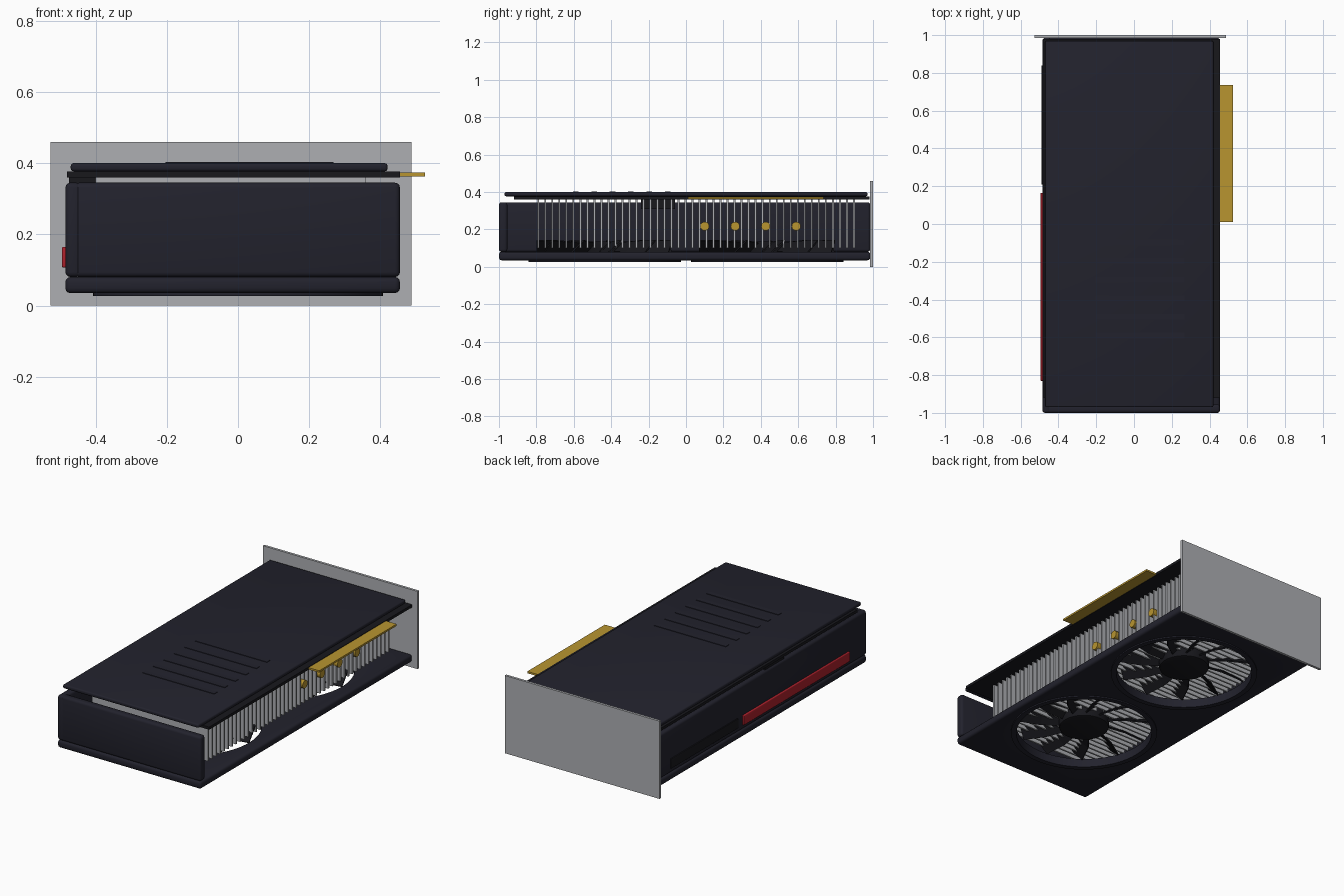
import bpy, bmesh, math
from mathutils import Vector, Matrix

if "Cube" in bpy.data.objects:
    bpy.data.objects.remove(bpy.data.objects["Cube"])


def material(name, r, g, b):
    m = bpy.data.materials.new(name)
    m.use_nodes = True
    m.diffuse_color = (r, g, b, 1)
    m.node_tree.nodes["Principled BSDF"].inputs["Base Color"].default_value = (r, g, b, 1)
    return m


SHROUD = material("dark slate", 0.016, 0.016, 0.026)
BLACK = material("black plastic", 0.009, 0.009, 0.012)
METAL = material("grey metal", 0.42, 0.43, 0.45)
GOLD = material("gold", 0.48, 0.30, 0.03)
RED = material("red", 0.42, 0.015, 0.025)


def finish(name, bm, mat, smooth=False):
    bmesh.ops.recalc_face_normals(bm, faces=bm.faces)
    me = bpy.data.meshes.new(name)
    bm.to_mesh(me)
    bm.free()
    ob = bpy.data.objects.new(name, me)
    bpy.context.collection.objects.link(ob)
    me.materials.append(mat)
    if smooth:
        select(ob)
        bpy.ops.object.shade_smooth_by_angle(angle=math.radians(35))
    return ob


def select(ob):
    bpy.ops.object.select_all(action='DESELECT')
    ob.select_set(True)
    bpy.context.view_layer.objects.active = ob


def add_box(bm, x, y, z):
    size = (x[1] - x[0], y[1] - y[0], z[1] - z[0])
    mid = ((x[0] + x[1]) / 2, (y[0] + y[1]) / 2, (z[0] + z[1]) / 2)
    bmesh.ops.create_cube(bm, size=1, matrix=Matrix.Translation(mid) @ Matrix.Diagonal((*size, 1)))


def box(name, x, y, z, mat, bevel=0):
    bm = bmesh.new()
    add_box(bm, x, y, z)
    if bevel:
        bmesh.ops.bevel(bm, geom=bm.edges[:], offset=bevel, segments=3, profile=0.5, affect='EDGES')
    return finish(name, bm, mat, bevel > 0)


def add_cylinder(bm, radius, depth, matrix, sides=48):
    bmesh.ops.create_cone(bm, cap_ends=True, segments=sides, radius1=radius, radius2=radius,
                          depth=depth, matrix=matrix)


FAN_Y = (-0.435, 0.435)

# Shroud: fan plate, closed end and closed left side
plate = box("fan_plate", (-0.485, 0.455), (-1, 0.985), (0.035, 0.08), SHROUD, 0.014)
box("end_wall", (-0.46, 0.455), (-1, -0.955), (0.08, 0.345), SHROUD, 0.014)
box("left_wall", (-0.485, -0.44), (-1, 0.985), (0.08, 0.345), SHROUD, 0.014)

# Fan openings cut through the plate
for y in FAN_Y:
    bm = bmesh.new()
    add_cylinder(bm, 0.385, 0.3, Matrix.Translation((0, y, 0.05)), 64)
    cutter = finish("fan_cutter", bm, SHROUD)
    cutter.hide_render = True
    select(plate)
    cut = plate.modifiers.new("opening", 'BOOLEAN')
    cut.operation = 'DIFFERENCE'
    cut.solver = 'EXACT'
    cut.object = cutter
    bpy.ops.object.modifier_apply(modifier=cut.name)
    bpy.data.objects.remove(cutter)


def ring(name, y, inner, outer, z0, z1):
    bm = bmesh.new()
    loop = [bm.verts.new((r, y, z)) for r, z in
            ((inner, z1), (inner, z0), (outer, z0), (outer, z0 + 0.012), (inner + 0.012, z1))]
    edges = [bm.edges.new((loop[i], loop[i - 1])) for i in range(len(loop))]
    bmesh.ops.spin(bm, geom=loop + edges, cent=(0, y, 0), axis=(0, 0, 1),
                   angle=math.tau, steps=64, use_merge=True)
    bmesh.ops.remove_doubles(bm, verts=bm.verts, dist=0.0001)
    return finish(name, bm, SHROUD, True)


def fan_blades(name, y, count=11):
    bm = bmesh.new()
    # Radius, chord and sweep of each blade section
    sections = ((0.12, 0.07, 0.0), (0.24, 0.09, 0.05), (0.365, 0.11, 0.15))
    pitch = math.radians(42)
    for i in range(count):
        turn = Matrix.Translation((0, y, 0.105)) @ Matrix.Rotation(math.tau * i / count, 4, 'Z')
        rows = []
        for r, chord, sweep in sections:
            across = Vector((0, math.cos(pitch), math.sin(pitch)))
            normal = Vector((0, -math.sin(pitch), math.cos(pitch))) * 0.004
            spot = Matrix.Rotation(sweep, 4, 'Z')
            rows.append([bm.verts.new(turn @ spot @ (Vector((r, 0, 0)) + across * chord * s + normal * n))
                         for s, n in ((-0.5, -1), (0.5, -1), (0.5, 1), (-0.5, 1))])
        for a, b in zip(rows, rows[1:]):
            for k in range(4):
                bm.faces.new((a[k - 1], a[k], b[k], b[k - 1]))
        bm.faces.new(rows[0])
        bm.faces.new(rows[-1])
    return finish(name, bm, BLACK)


# Fans
for label, y in zip(("front", "rear"), FAN_Y):
    ring(label + "_fan_ring", y, 0.378, 0.408, 0.027, 0.078)
    fan_blades(label + "_fan_blades", y)
    bm = bmesh.new()
    add_cylinder(bm, 0.14, 0.075, Matrix.Translation((0, y, 0.0975)))
    rim = [e for e in bm.edges if all(v.co.z < 0.08 for v in e.verts)]
    bmesh.ops.bevel(bm, geom=rim, offset=0.012, segments=2, profile=0.5, affect='EDGES')
    finish(label + "_fan_hub", bm, BLACK, True)

# Heatsink fins
bm = bmesh.new()
for i in range(46):
    y = -0.79 + i * 0.0375
    add_box(bm, (-0.40, 0.36), (y - 0.005, y + 0.005), (0.1, 0.36))
finish("heatsink_fins", bm, METAL)

# Heat pipes crossing the fins
bm = bmesh.new()
for i in range(4):
    add_cylinder(bm, 0.024, 0.78, Matrix.Translation((-0.02, 0.1 + i * 0.163, 0.217))
                 @ Matrix.Rotation(math.pi / 2, 4, 'Y'), 12)
finish("heat_pipes", bm, GOLD, True)

# Circuit board, edge contacts and power socket
box("circuit_board", (-0.48, 0.455), (-0.92, 0.98), (0.36, 0.376), BLACK)
box("edge_connector", (0.44, 0.525), (0.01, 0.735), (0.362, 0.373), GOLD)
box("power_socket", (-0.475, -0.39), (-0.24, -0.06), (0.31, 0.365), BLACK)

# Backplate with raised ribs
box("backplate", (-0.47, 0.42), (-0.97, 0.97), (0.377, 0.4), SHROUD, 0.008)
bm = bmesh.new()
for i in range(6):
    y = -0.59 + i * 0.0985
    add_box(bm, (-0.203, 0.268), (y - 0.015, y + 0.015), (0.39, 0.403))
finish("backplate_ribs", bm, SHROUD)

# Left side trim and mounting bracket
box("red_strip", (-0.495, -0.48), (-0.83, 0.165), (0.107, 0.165), RED, 0.004)
box("dark_strip", (-0.491, -0.48), (0.21, 0.84), (0.107, 0.165), BLACK, 0.003)
box("bracket", (-0.527, 0.487), (0.985, 1.0), (0, 0.46), METAL)
